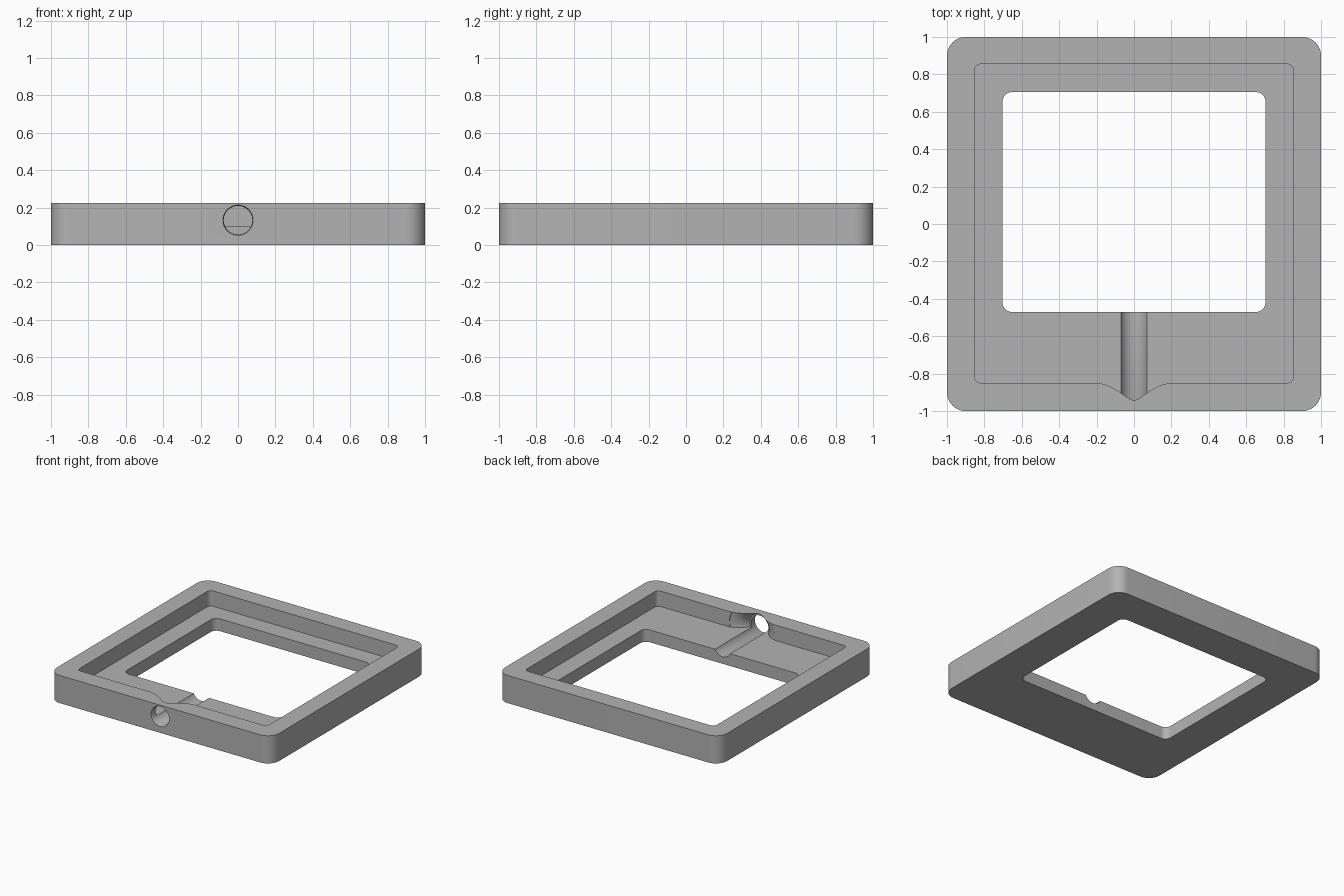
import bpy, bmesh, math
from mathutils import Matrix

if "Cube" in bpy.data.objects:
    bpy.data.objects.remove(bpy.data.objects["Cube"], do_unlink=True)

grey = bpy.data.materials.new("mid grey")
grey.use_nodes = True
color = (0.45, 0.45, 0.45, 1)
grey.diffuse_color = color
grey.node_tree.nodes["Principled BSDF"].inputs["Base Color"].default_value = color

HEIGHT, FLOOR, BORE_Z, WALL = 0.225, 0.1, 0.133, 0.15


def make_object(name, bm):
    bmesh.ops.recalc_face_normals(bm, faces=bm.faces)
    mesh = bpy.data.meshes.new(name)
    bm.to_mesh(mesh)
    bm.free()
    mesh.materials.append(grey)
    obj = bpy.data.objects.new(name, mesh)
    bpy.context.collection.objects.link(obj)
    return obj


def rounded_plate(name, x, y0, y1, z0, z1, r, steps=10):
    """Rectangle with rounded corners, extruded from z0 to z1."""
    bm = bmesh.new()
    corners = [(x - r, y1 - r), (r - x, y1 - r), (r - x, y0 + r), (x - r, y0 + r)]
    ring = []
    for i, (cx, cy) in enumerate(corners):
        for k in range(steps + 1):
            a = math.pi / 2 * (i + k / steps)
            ring.append(bm.verts.new((cx + r * math.cos(a), cy + r * math.sin(a), z0)))
    face = bm.faces.new(ring)
    top = bmesh.ops.extrude_face_region(bm, geom=[face])["geom"]
    bmesh.ops.translate(bm, vec=(0, 0, z1 - z0),
                        verts=[v for v in top if isinstance(v, bmesh.types.BMVert)])
    return make_object(name, bm)


def turned_cutter(name, profile, floor=None, sides=64):
    """Solid turned around the bore axis from (y, radius) pairs."""
    bm = bmesh.new()
    rings = []
    for y, r in profile:
        ring = bmesh.ops.create_circle(
            bm, segments=sides, radius=r,
            matrix=Matrix.Translation((0, y, BORE_Z)) @ Matrix.Rotation(math.pi / 2, 4, "X"))
        rings.append(ring["verts"])
    for a, b in zip(rings, rings[1:]):
        for i in range(sides):
            j = (i + 1) % sides
            bm.faces.new((a[i], a[j], b[j], b[i]))
    bm.faces.new(rings[0])
    bm.faces.new(rings[-1])
    if floor is not None:
        bmesh.ops.bisect_plane(bm, geom=bm.verts[:] + bm.edges[:] + bm.faces[:],
                               plane_co=(0, 0, floor), plane_no=(0, 0, 1), clear_inner=True)
        bmesh.ops.holes_fill(bm, edges=[e for e in bm.edges if e.is_boundary], sides=0)
    return make_object(name, bm)


# Outer frame
frame = rounded_plate("frame", 1, -1, 1, 0, HEIGHT, 0.1)

# Recess and window cutters
cutters = [
    rounded_plate("recess_cutter", 0.853, -0.85, 0.855, FLOOR, 0.4, 0.035),
    rounded_plate("window_cutter", 0.703, -0.47, 0.705, -0.2, 0.4, 0.05),
]

# Cable bore with a small lip, running on as a groove across the ledge
cutters.append(turned_cutter("bore_cutter", [
    (-1.05, 0.081), (-1, 0.081), (-0.988, 0.0765), (-0.4, 0.0765)]))

# Trumpet flare from the bore into the recess
flare = []
for k in range(17):
    d = WALL * math.sin(math.radians(20 + 60 * k / 16))
    flare.append((d - 1, 0.08 + WALL - math.sqrt(WALL ** 2 - d ** 2)))
flare.append((-0.849, flare[-1][1] + 0.003))
cutters.append(turned_cutter("flare_cutter", flare, FLOOR))

bpy.context.view_layer.objects.active = frame
for cutter in cutters:
    mod = frame.modifiers.new(cutter.name, "BOOLEAN")
    mod.operation = "DIFFERENCE"
    mod.solver = "EXACT"
    mod.object = cutter
    bpy.ops.object.modifier_apply(modifier=mod.name)
    bpy.data.objects.remove(cutter, do_unlink=True)

# Smooth rounded corners and bore, sharp rims
bpy.ops.object.select_all(action="DESELECT")
frame.select_set(True)
bpy.ops.object.shade_smooth_by_angle(angle=math.radians(30))
